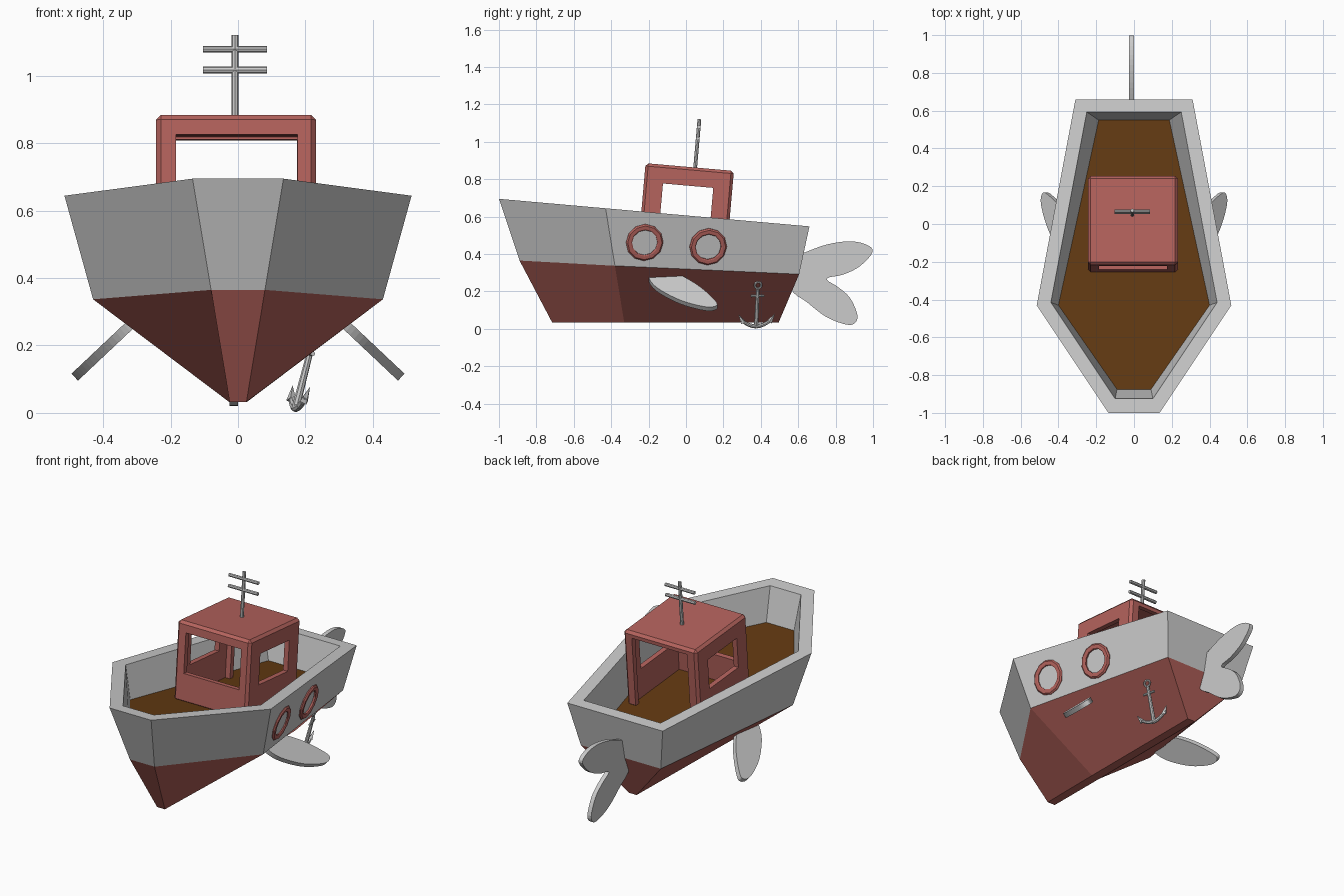
import bpy, bmesh, math
from mathutils import Vector, Matrix

if "Cube" in bpy.data.objects:
    bpy.data.objects.remove(bpy.data.objects["Cube"])

TILT = math.radians(-5)


def material(name, rgb):
    m = bpy.data.materials.new(name)
    m.diffuse_color = (*rgb, 1)
    m.use_nodes = True
    m.node_tree.nodes["Principled BSDF"].inputs["Base Color"].default_value = m.diffuse_color
    return m


RED = material("paint_red", (0.46, 0.125, 0.11))
HULL_RED = material("hull_red", (0.44, 0.118, 0.10))
WOOD = material("wood_brown", (0.125, 0.042, 0.006))
GREY = material("hull_grey", (0.8, 0.8, 0.8))


def mesh_object(name, verts, faces, mat=None):
    bm = bmesh.new()
    vs = [bm.verts.new(v) for v in verts]
    for f in faces:
        bm.faces.new([vs[i] for i in f])
    bmesh.ops.recalc_face_normals(bm, faces=bm.faces)
    me = bpy.data.meshes.new(name)
    bm.to_mesh(me)
    bm.free()
    ob = bpy.data.objects.new(name, me)
    bpy.context.collection.objects.link(ob)
    if mat:
        me.materials.append(mat)
    return ob


def loft(name, loops, mat=None, caps=()):
    """Skin between equal loops of points, optionally closing some loops."""
    n = len(loops[0])
    faces = [(k * n + i, k * n + (i + 1) % n, (k + 1) * n + (i + 1) % n, (k + 1) * n + i)
             for k in range(len(loops) - 1) for i in range(n)]
    faces += [tuple(range(k * n, k * n + n)) for k in caps]
    return mesh_object(name, [p for lp in loops for p in lp], faces, mat)


def station(bow, mid, stern):
    """Six-sided hull section from half of its (x, y, z) corners."""
    half = [Vector(p) for p in (bow, mid, stern)]
    return half + [Vector((-p.x, p.y, p.z)) for p in reversed(half)]


def deck_station(pts, drop):
    return station(*[(x, y, 0.695 - 0.0887 * (y + 1) - drop) for x, y in pts])


# Hull: one closed shell with red bottom, grey topsides and rim, sunken wooden deck
rim = deck_station([(0.135, -1), (0.515, -0.43), (0.31, 0.66)], 0)
water = station((0.08, -0.89, 0.365), (0.43, -0.38, 0.337), (0.26, 0.605, 0.292))
keel = station((0.025, -0.715, 0.033), (0.027, -0.33, 0.033), (0.025, 0.495, 0.033))
inner = deck_station([(0.10, -0.925), (0.44, -0.415), (0.25, 0.593)], 0)
floor = deck_station([(0.09, -0.875), (0.40, -0.43), (0.187, 0.55)], 0.19)
hull = loft("hull", [keel, water, rim, inner, floor], HULL_RED, caps=(0, 4))
hull.data.materials.append(GREY)
hull.data.materials.append(WOOD)
for f in hull.data.polygons:
    f.material_index = 1 if 6 <= f.index < 24 else 2 if f.index == 25 else 0


# Cabin: chamfered box hollowed out, with front and side windows and an open back
def box(name, lo, hi):
    lo, hi = Vector(lo), Vector(hi)
    bpy.ops.mesh.primitive_cube_add(size=1)
    ob = bpy.context.object
    ob.name = name
    ob.data.transform(Matrix.Translation((lo + hi) / 2) @ Matrix.Diagonal((*(hi - lo), 1)))
    return ob


H = 0.46
W = 0.238
cabin = box("cabin", (-W, -0.237, 0), (W, 0.237, H))
cabin.data.materials.append(RED)
bev = cabin.modifiers.new("chamfer", 'BEVEL')
bev.width = 0.015
bev.segments = 1
cutters = [
    box("cavity_cutter", (-W + 0.03, -0.207, -0.1), (W - 0.03, 0.207, H - 0.028)),
    box("front_window_cutter", (-0.178, -0.4, 0.168), (0.182, 0.0, H - 0.06)),
    box("side_window_cutter", (-0.4, -0.135, 0.182), (0.4, 0.135, H - 0.1)),
    box("door_cutter", (-0.1775, 0.0, -0.12), (0.1815, 0.4, H - 0.036)),
]
for c in cutters:
    c.hide_render = True
    b = cabin.modifiers.new(c.name, 'BOOLEAN')
    b.operation = 'DIFFERENCE'
    b.solver = 'EXACT'
    b.object = c
bpy.context.view_layer.objects.active = cabin
for m in list(cabin.modifiers):
    bpy.ops.object.modifier_apply(modifier=m.name)
for c in cutters:
    bpy.data.objects.remove(c)
roof = Vector((-0.006, 0.02, 0.865))
up = Matrix.Rotation(TILT, 3, 'X') @ Vector((0, 0, 1))
cabin.rotation_euler.x = TILT
cabin.location = roof - up * H


# Mast with two crossbars
def rod(name, a, b, r, r2=None, sides=8):
    a, b = Vector(a), Vector(b)
    bpy.ops.mesh.primitive_cone_add(vertices=sides, radius1=r, radius2=r if r2 is None else r2,
                                    depth=(b - a).length, location=(a + b) / 2,
                                    rotation=(b - a).to_track_quat('Z', 'Y').to_euler())
    bpy.context.object.name = name
    return bpy.context.object


foot = Vector((-0.009, 0.048, 0.85))
rod("mast", foot, foot + up * 0.272, 0.01)
for i, h in enumerate((0.168, 0.23)):
    c = foot + up * h
    rod(f"crossbar_{i}", c - Vector((0.095, 0, 0)), c + Vector((0.095, 0, 0)), 0.01)


# Fins: smooth closed outlines given a thickness
def smooth_outline(pts, steps=5):
    out, n = [], len(pts)
    for i in range(n):
        p0, p1, p2, p3 = (Vector(pts[(i + k) % n]) for k in (-1, 0, 1, 2))
        for s in range(steps):
            t = s / steps
            out.append(0.5 * (2 * p1 + (p2 - p0) * t + (2 * p0 - 5 * p1 + 4 * p2 - p3) * t ** 2
                              + (3 * p1 - p0 - 3 * p2 + p3) * t ** 3))
    return out


def plate(name, outline, place, offset):
    """Solid plate: place maps outline (y, z) to 3D, offset is half its thickness."""
    mid = [Vector(place(*p)) for p in outline]
    return loft(name, [[p - offset for p in mid], [p + offset for p in mid]], caps=(0, 1))


tail = [(0.59, 0.385), (0.64, 0.41), (0.75, 0.45), (0.87, 0.468), (0.96, 0.452), (0.998, 0.412),
        (0.93, 0.335), (0.84, 0.29), (0.765, 0.275), (0.757, 0.258), (0.81, 0.225), (0.877, 0.165),
        (0.917, 0.07), (0.893, 0.024), (0.83, 0.03), (0.743, 0.068), (0.65, 0.14), (0.56, 0.22)]
plate("tail_fin", smooth_outline(tail, 4), lambda y, z: (-0.013, y, z), Vector((0.0125, 0, 0)))

leaf = [(-0.198, 0.262), (-0.15, 0.206), (-0.03, 0.143), (0.10, 0.108), (0.16, 0.113),
        (0.157, 0.140), (0.075, 0.215), (-0.027, 0.276), (-0.12, 0.31), (-0.18, 0.30)]
for side, label in ((1, "right"), (-1, "left")):
    plate(f"{label}_fin", smooth_outline(leaf),
          lambda y, z: (side * (0.30 + (0.28 - z) * 1.06), y, z),
          Vector((side * 0.0095, 0, 0.0105)))

# Portholes: twelve-sided rings let into the right topside panel
normal = (rim[2] - rim[1]).cross(rim[1] - water[1]).normalized()
if normal.x < 0:
    normal = -normal
for i, (x, y, z) in enumerate(((0.431, -0.222, 0.463), (0.373, 0.118, 0.44))):
    place = Matrix.Translation((x, y, z)) @ normal.to_track_quat('Z', 'Y').to_matrix().to_4x4()

    def circle(r, h):
        return [place @ Vector((r * math.cos(a), r * math.sin(a), h))
                for a in (math.tau * k / 12 for k in range(12))]

    profile = [(0.069, -0.015), (0.069, 0.010), (0.075, 0.014), (0.093, 0.014), (0.101, 0.006),
               (0.101, -0.015)]
    loft(f"porthole_ring_{i}", [circle(r, h) for r, h in profile], RED)

# Anchor on the right side: eye, shank, stock, curved arms and flukes
top, base = Vector((0.222, 0.384, 0.212)), Vector((0.171, 0.375, 0.014))
axis = (top - base).normalized()
across = Vector((-0.26, 0.965, 0))
across = (across - axis * across.dot(axis)).normalized()
rod("anchor_shank", base, top, 0.012, 0.009)
s = base + axis * 0.168
rod("anchor_stock", s - across * 0.036, s + across * 0.036, 0.007)
bpy.ops.mesh.primitive_torus_add(location=top + axis * 0.022, major_radius=0.018, minor_radius=0.006,
                                 major_segments=12, minor_segments=6,
                                 rotation=axis.cross(across).to_track_quat('Z', 'Y').to_euler())
bpy.context.object.name = "anchor_eye"


def arm_point(t):
    return base + across * 0.085 * t + axis * 0.036 * t * t


for k in (-1, 1):
    for j in range(4):
        rod(f"anchor_arm_{k}_{j}", arm_point(k * j / 4), arm_point(k * (j + 1) / 4),
            0.012 - 0.001 * j, 0.011 - 0.001 * j)
    tip = arm_point(k)
    rod(f"anchor_fluke_{k}", tip - axis * 0.014 - across * k * 0.012,
        tip + axis * 0.032 + across * k * 0.016, 0.015, 0.0, sides=4)
